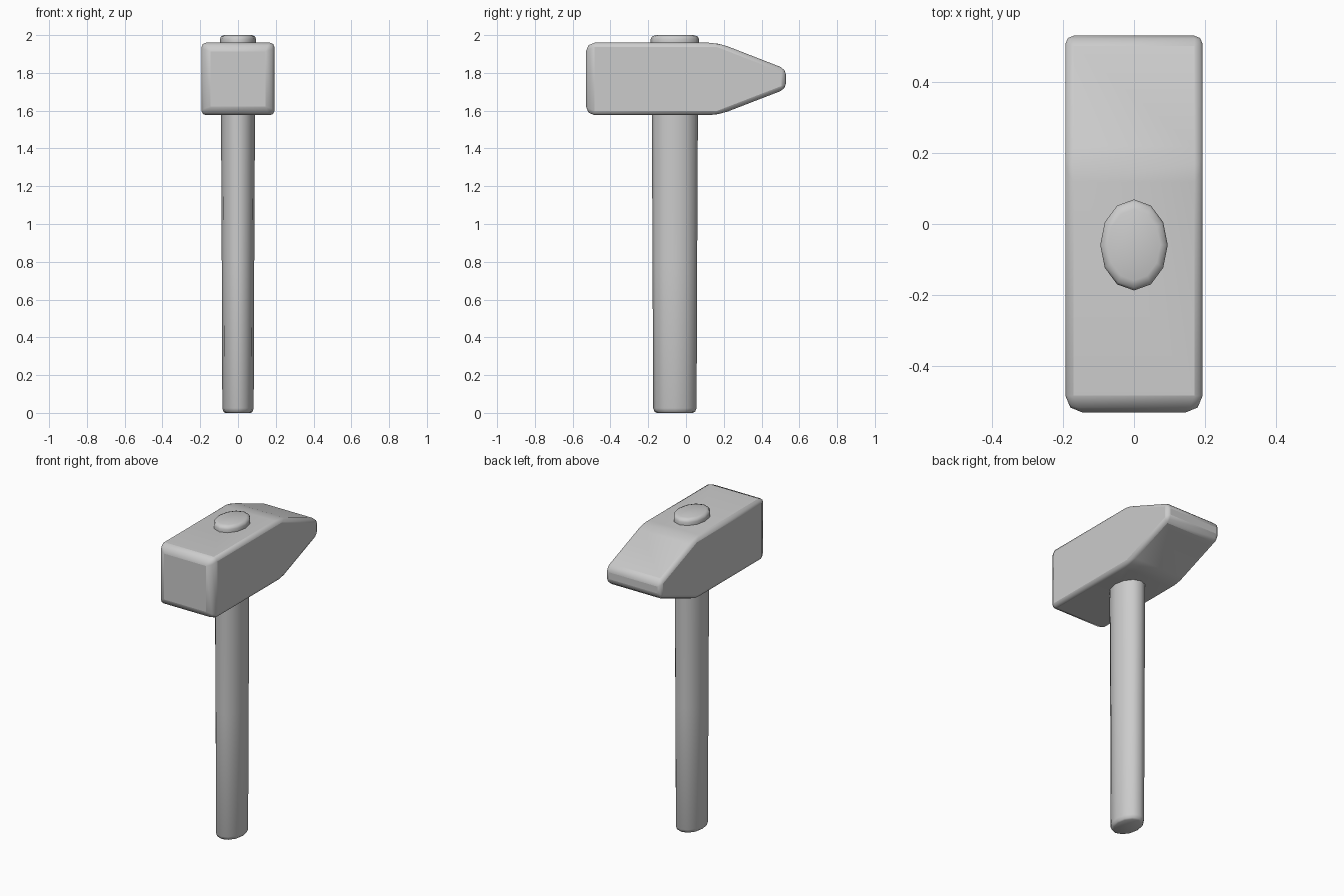
import bpy, bmesh
from math import cos, sin, tau, radians

if "Cube" in bpy.data.objects:
    bpy.data.objects.remove(bpy.data.objects["Cube"])


def make_object(name, bm, angle):
    bmesh.ops.recalc_face_normals(bm, faces=bm.faces)
    mesh = bpy.data.meshes.new(name)
    bm.to_mesh(mesh)
    bm.free()
    ob = bpy.data.objects.new(name, mesh)
    bpy.context.collection.objects.link(ob)
    bpy.ops.object.select_all(action='DESELECT')
    ob.select_set(True)
    bpy.context.view_layer.objects.active = ob
    bpy.ops.object.shade_smooth_by_angle(angle=radians(angle))
    return ob


# Head: side profile extruded across x, edges rounded by weight
HALF = 0.193
profile = [(-0.53, 1.576), (0.17, 1.576), (0.53, 1.715),
           (0.53, 1.82), (0.17, 1.96), (-0.53, 1.96)]
bm = bmesh.new()
face = bm.faces.new([bm.verts.new((-HALF, y, z)) for y, z in profile])
ext = bmesh.ops.extrude_face_region(bm, geom=[face])
bmesh.ops.translate(bm, vec=(2 * HALF, 0, 0),
                    verts=[v for v in ext['geom'] if isinstance(v, bmesh.types.BMVert)])
weight = bm.edges.layers.float.new("bevel_weight_edge")
for e in bm.edges:
    ys = [v.co.y for v in e.verts]
    across = abs(e.verts[0].co.x - e.verts[1].co.x) > 0.1
    if max(ys) < -0.5:
        e[weight] = 0.9          # striking face rim
    elif across:
        e[weight] = 0.6 if min(ys) > 0.5 else 1.0   # tip / wedge bend
    else:
        e[weight] = 0.45         # long side edges
head = make_object("hammer_head", bm, 60)
bev = head.modifiers.new("rounded_edges", 'BEVEL')
bev.limit_method = 'WEIGHT'
bev.width = 0.052
bev.segments = 2
bev.use_clamp_overlap = False

# Handle: twelve-sided oval rings, slightly flared towards the top
rings = [(0.0, 0.068, 0.096), (0.006, 0.077, 0.107), (0.025, 0.083, 0.115),
         (0.8, 0.086, 0.118), (1.6, 0.09, 0.122), (1.96, 0.095, 0.128),
         (1.98, 0.095, 0.128), (1.993, 0.090, 0.121), (2.0, 0.074, 0.10)]
N = 12
bm = bmesh.new()
loops = [[bm.verts.new((rx * cos(tau * i / N), -0.059 + ry * sin(tau * i / N), z))
          for i in range(N)] for z, rx, ry in rings]
for a, b in zip(loops, loops[1:]):
    for i in range(N):
        j = (i + 1) % N
        bm.faces.new((a[i], a[j], b[j], b[i]))
bm.faces.new(loops[0])
bm.faces.new(loops[-1])
make_object("handle", bm, 60)
